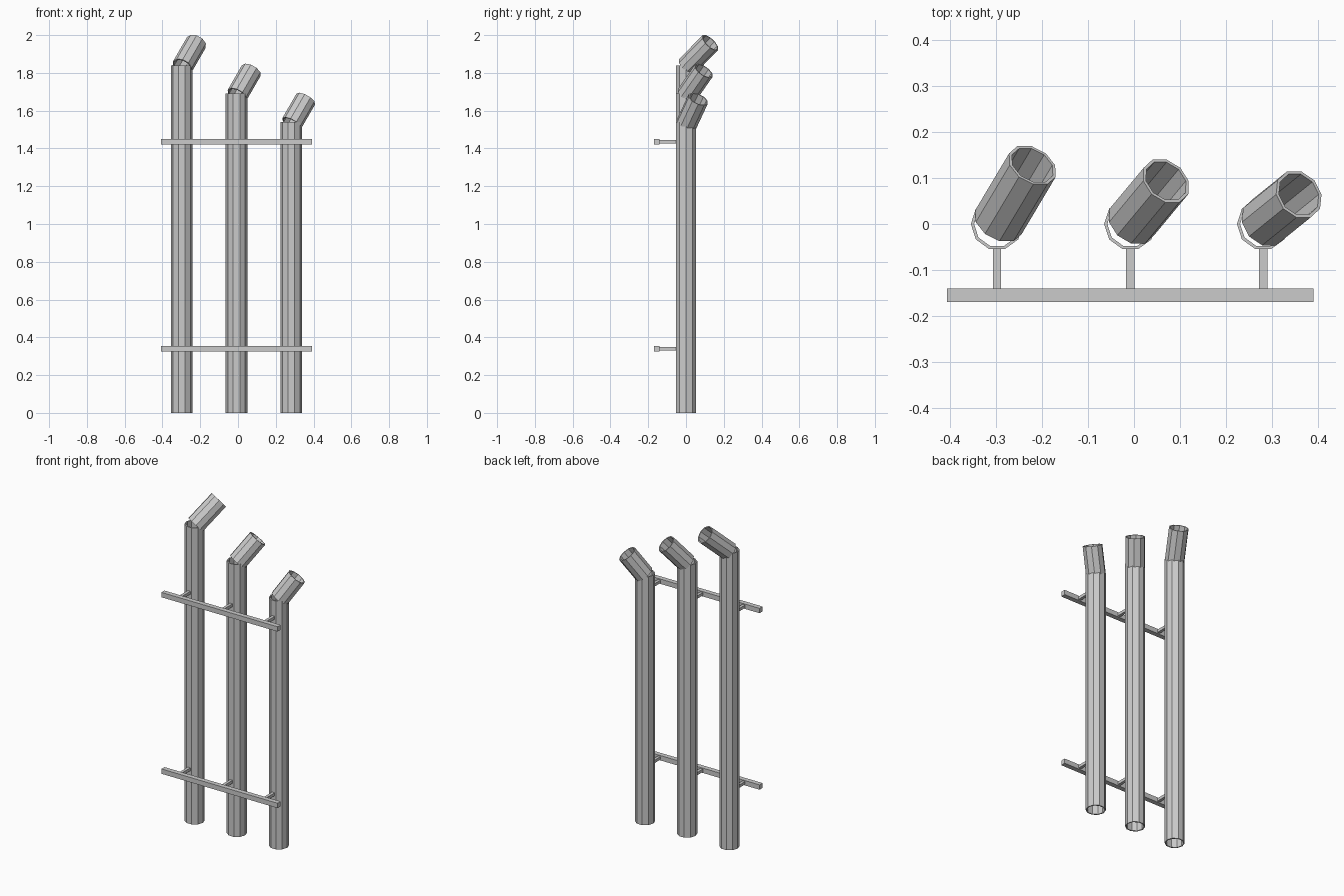
import bpy, bmesh
from math import pi, cos, sin, radians
from mathutils import Matrix, Vector

cube = bpy.data.objects.get("Cube")
if cube:
    bpy.data.objects.remove(cube)

steel = bpy.data.materials.new("grey steel")
steel.use_nodes = True
GREY = (0.6, 0.6, 0.6, 1)
steel.diffuse_color = GREY
steel.node_tree.nodes["Principled BSDF"].inputs["Base Color"].default_value = GREY

RADIUS, WALL, SIDES = 0.057, 0.007, 10


def finish(name, bm):
    bmesh.ops.recalc_face_normals(bm, faces=bm.faces)
    mesh = bpy.data.meshes.new(name)
    bm.to_mesh(mesh)
    bm.free()
    mesh.materials.append(steel)
    obj = bpy.data.objects.new(name, mesh)
    bpy.context.collection.objects.link(obj)
    return obj


def tube(name, length, matrix):
    """Open ended hollow tube rising from its local origin."""
    bm = bmesh.new()
    rings = []
    for r, z in ((RADIUS, 0), (RADIUS, length),
                 (RADIUS - WALL, length), (RADIUS - WALL, 0)):
        rings.append([bm.verts.new((r * cos(2 * pi * i / SIDES),
                                    r * sin(2 * pi * i / SIDES), z))
                      for i in range(SIDES)])
    for k in range(4):
        a, b = rings[k], rings[(k + 1) % 4]
        for i in range(SIDES):
            j = (i + 1) % SIDES
            bm.faces.new((a[i], a[j], b[j], b[i]))
    obj = finish(name, bm)
    obj.matrix_world = matrix


def box(name, low, high):
    low, high = Vector(low), Vector(high)
    bm = bmesh.new()
    bmesh.ops.create_cube(bm, size=1)
    bmesh.ops.scale(bm, vec=high - low, verts=bm.verts)
    bmesh.ops.translate(bm, vec=(low + high) / 2, verts=bm.verts)
    finish(name, bm)


# name, x position, pipe height, backward tilt, spout length
pipes = (("right", -0.298, 1.84, 40, 0.193),
         ("middle", -0.008, 1.69, 31, 0.174),
         ("left", 0.281, 1.54, 22, 0.161))
rails = (("lower", 0.34), ("upper", 1.435))

for side, x, height, tilt, length in pipes:
    tube(side + "_pipe", height, Matrix.Translation((x, 0, 0)))

    # Angled spout set into the pipe mouth
    turn = Matrix.Rotation(radians(30), 4, 'Y') @ Matrix.Rotation(radians(-tilt), 4, 'X')
    tube(side + "_spout", length,
         Matrix.Translation((x + 0.003, 0.004, height - 0.008)) @ turn)

    # Short rods joining the pipe to the rails
    for level, z in rails:
        box(f"{side}_{level}_rod", (x - 0.009, -0.142, z - 0.009),
            (x + 0.009, -0.05, z + 0.009))

# Horizontal mounting rails
for level, z in rails:
    box(level + "_rail", (-0.407, -0.17, z - 0.015), (0.391, -0.14, z + 0.015))
